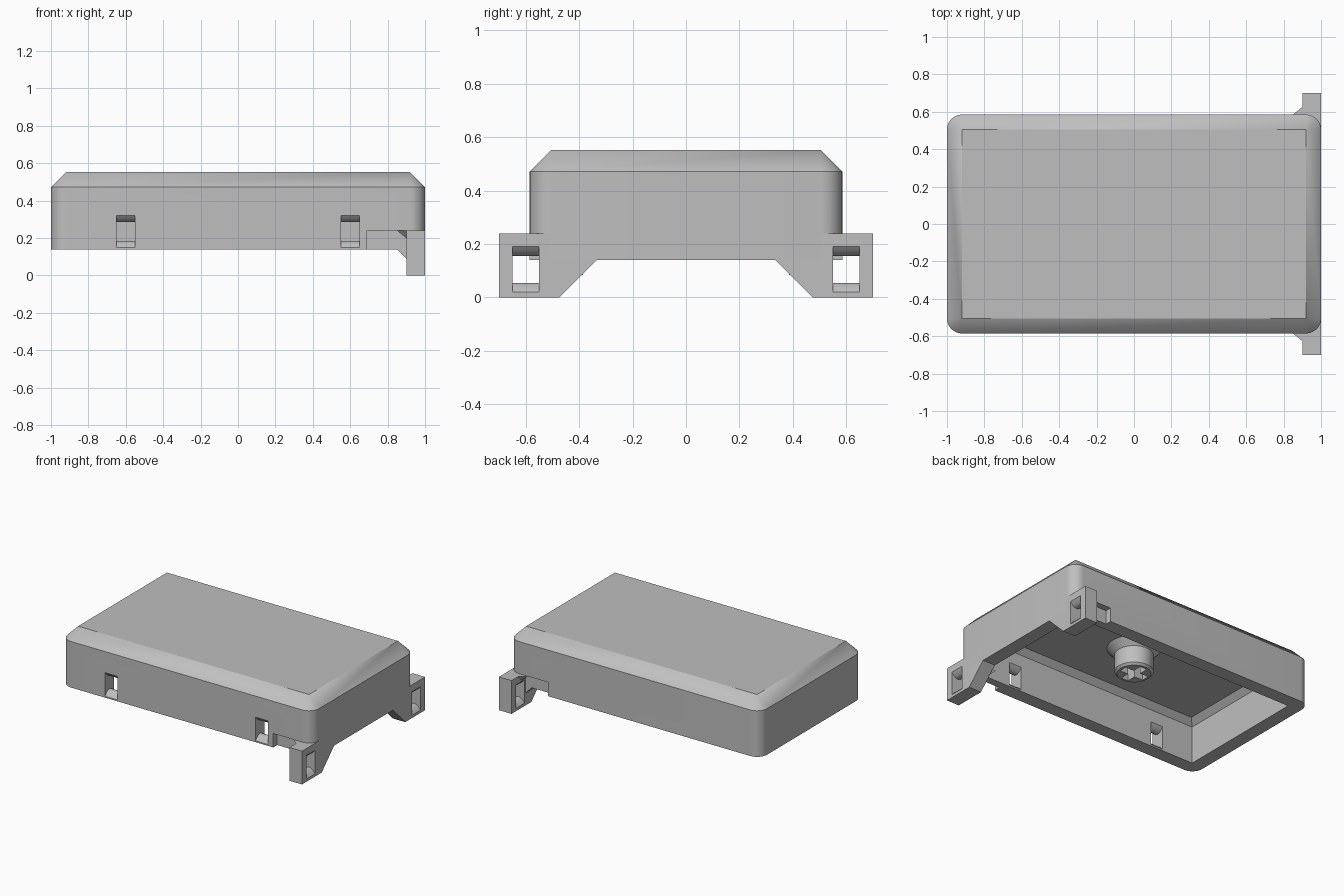
import bpy, bmesh, math
from mathutils import Vector

if "Cube" in bpy.data.objects:
    bpy.data.objects.remove(bpy.data.objects["Cube"])

grey = bpy.data.materials.new("light_grey")
grey.diffuse_color = (0.52, 0.52, 0.52, 1)
grey.use_nodes = True
grey.node_tree.nodes["Principled BSDF"].inputs["Base Color"].default_value = grey.diffuse_color


def finish(name, bm):
    bmesh.ops.remove_doubles(bm, verts=bm.verts, dist=1e-5)
    bmesh.ops.recalc_face_normals(bm, faces=bm.faces)
    me = bpy.data.meshes.new(name)
    bm.to_mesh(me)
    bm.free()
    me.materials.append(grey)
    ob = bpy.data.objects.new(name, me)
    bpy.context.collection.objects.link(ob)
    return ob


def loft(name, rings):
    """Closed solid through rings of equal point count."""
    bm = bmesh.new()
    vs = [[bm.verts.new(p) for p in r] for r in rings]
    n = len(vs[0])
    for a, b in zip(vs, vs[1:]):
        for i in range(n):
            j = (i + 1) % n
            bm.faces.new((a[i], a[j], b[j], b[i]))
    bm.faces.new(vs[0][::-1])
    bm.faces.new(vs[-1])
    return finish(name, bm)


def prism(name, pts, axis, lo, hi):
    """Extrude a 2D outline along x, y or z."""
    def place(p, t):
        q = list(p)
        q.insert("xyz".index(axis), t)
        return q
    return loft(name, [[place(p, t) for p in pts] for t in (lo, hi)])


def rect(hx, hy, z, r=0.0, n=10):
    """Rounded rectangle ring."""
    ring = []
    for k, (sx, sy) in enumerate([(1, 1), (-1, 1), (-1, -1), (1, -1)]):
        for i in range(n + 1):
            a = math.pi / 2 * (k + i / n)
            ring.append((sx * (hx - r) + r * math.cos(a), sy * (hy - r) + r * math.sin(a), z))
    return ring


def box(name, x0, x1, y0, y1, z0, z1):
    return prism(name, [(x0, y0), (x1, y0), (x1, y1), (x0, y1)], "z", z0, z1)


def boolean(ob, tool, op):
    m = ob.modifiers.new(op, "BOOLEAN")
    m.operation, m.object, m.solver = op, tool, "EXACT"
    tool.hide_render = True
    bpy.context.view_layer.objects.active = ob
    bpy.ops.object.modifier_apply(modifier=m.name)
    bpy.data.objects.remove(tool, do_unlink=True)


def waisted_slot(c, z0, z1, bump=0.035, half=0.05):
    """Slot outline across a wall: floor and roof bulge towards the middle."""
    ts = [-1.1, -1] + [i / 5 for i in range(-4, 5)] + [1, 1.1]
    rise = lambda t: bump * max(0, 1 - t * t)
    return ([(c + half * t, z0 + rise(t)) for t in ts] +
            [(c + half * t, z1 - rise(t)) for t in reversed(ts)])


# Outer shell with rounded corners and chamfered top, hollow underneath
shell = loft("shell", [rect(1, 0.585, 0.14, 0.08), rect(1, 0.585, 0.472, 0.08),
                       rect(0.92, 0.505, 0.552, 1e-6)])
cavity = loft("cavity", [[(sx * hx, sy * hy, z) for sx, sy in ((1, 1), (-1, 1), (-1, -1), (1, -1))]
                         for hx, hy, z in ((0.9, 0.485, 0), (0.9, 0.485, 0.41), (0.86, 0.445, 0.45))])
boolean(shell, cavity, "DIFFERENCE")

# Slots in the front wall
for x in (-0.6, 0.6):
    boolean(shell, prism("slot", waisted_slot(-0.535, 0.15, 0.32), "x", x - 0.05, x + 0.05), "DIFFERENCE")

for s in (-1, 1):
    # Shallow recess in the side wall behind each lug
    y0, y1 = sorted((s * 0.54, s * 0.65))
    boolean(shell, box("recess", 0.69, 1.1, y0, y1, 0.1, 0.24), "DIFFERENCE")

    # Mounting lug with its strap slot
    outline = [(0.335, 0.14), (0.475, 0), (0.7, 0), (0.7, 0.24), (0.335, 0.24)]
    lug = prism("lug", [(s * y, z) for y, z in outline], "x", 0.9, 1.0)
    y0, y1 = sorted((s * 0.55, s * 0.65))
    boolean(lug, prism("slot", waisted_slot(0.95, 0.02, 0.19), "y", y0, y1), "DIFFERENCE")
    lug.name = "mounting_lug"

    # Small corner gusset beside the lug and a brace under the rim
    bm = bmesh.new()
    for p in [(0.85, 0.585, 0.24), (0.905, 0.63, 0.24), (0.905, 0.54, 0.24),
              (0.85, 0.54, 0.24), (0.905, 0.585, 0.195), (0.905, 0.54, 0.195)]:
        bm.verts.new((p[0], s * p[1], p[2]))
    bmesh.ops.convex_hull(bm, input=bm.verts)
    finish("corner_gusset", bm)
    y0, y1 = sorted((s * 0.385, s * 0.54))
    prism("under_brace", [(0.85, 0.14), (0.905, 0.14), (0.905, 0.085)], "y", y0, y1)

# Centre stem with flared root and a cross-shaped socket
profile = [(0.112, 0.262), (0.127, 0.277), (0.127, 0.40), (0.178, 0.451)]
stem = loft("stem", [[(r * math.cos(a), r * math.sin(a), z)
                      for a in (math.tau * i / 48 for i in range(48))] for r, z in profile])
w, l = 0.028, 0.095
cross = [(l, -w), (l, w), (w, w), (w, l), (-w, l), (-w, w),
         (-l, w), (-l, -w), (-w, -w), (-w, -l), (w, -l), (w, -w)]
boolean(stem, prism("socket", cross, "z", 0.2, 0.42), "DIFFERENCE")

# Smooth rounded areas, keep hard edges
for ob in bpy.context.scene.objects:
    bpy.ops.object.select_all(action="DESELECT")
    ob.select_set(True)
    bpy.context.view_layer.objects.active = ob
    bpy.ops.object.shade_smooth_by_angle(angle=math.radians(30))
